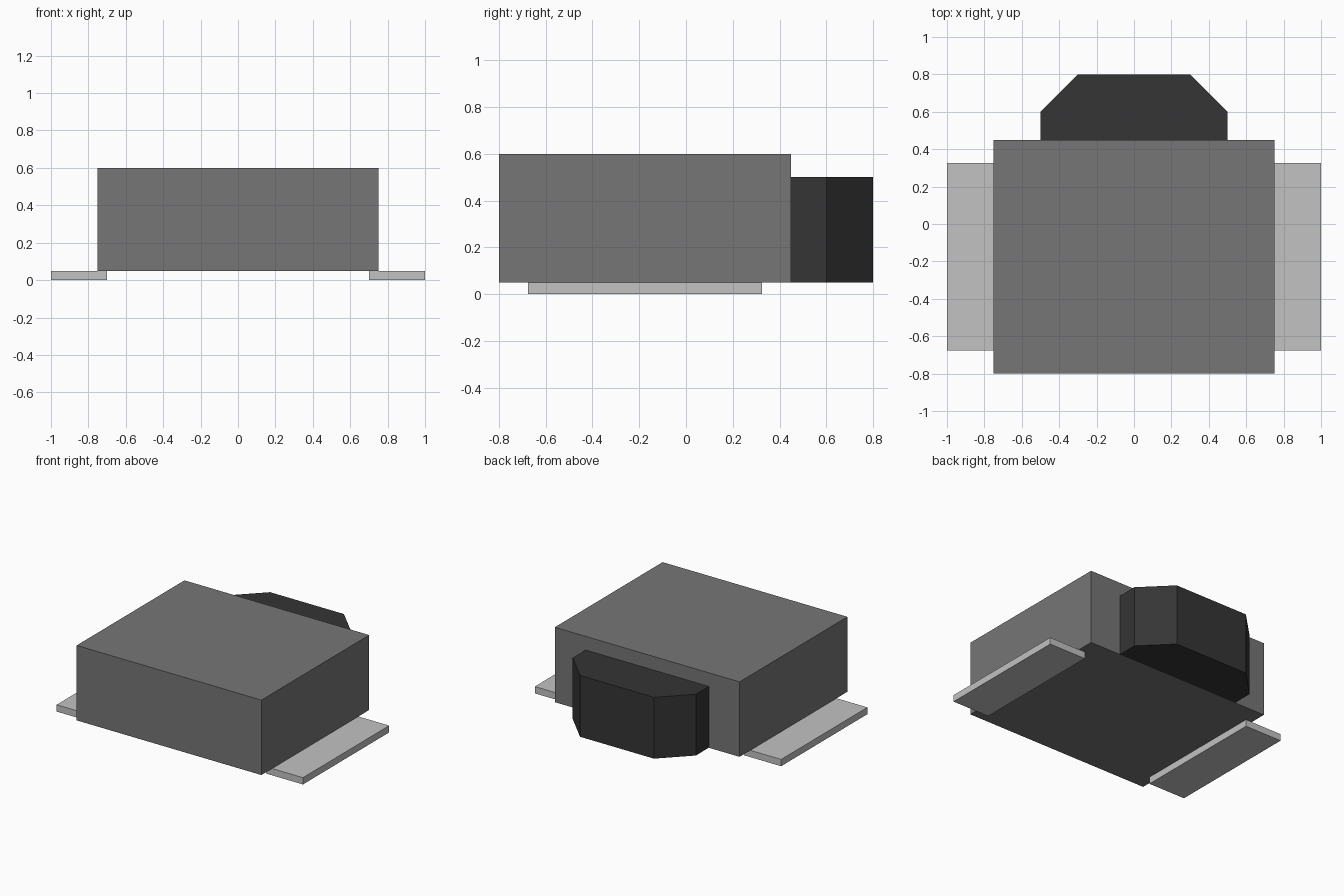
import bpy
import bmesh

cube = bpy.data.objects.get("Cube")
if cube:
    bpy.data.objects.remove(cube, do_unlink=True)


def make_material(name, grey):
    mat = bpy.data.materials.new(name)
    mat.use_nodes = True
    colour = (grey, grey, grey, 1)
    mat.diffuse_color = colour
    mat.node_tree.nodes["Principled BSDF"].inputs["Base Color"].default_value = colour
    return mat


def extrude_outline(name, outline, bottom, top, mat):
    """Extrude a flat outline (x, y) upward into a closed solid."""
    bm = bmesh.new()
    base = bm.faces.new([bm.verts.new((x, y, bottom)) for x, y in outline])
    result = bmesh.ops.extrude_face_region(bm, geom=[base], use_keep_orig=True)
    lifted = [v for v in result["geom"] if isinstance(v, bmesh.types.BMVert)]
    bmesh.ops.translate(bm, verts=lifted, vec=(0, 0, top - bottom))
    bmesh.ops.recalc_face_normals(bm, faces=bm.faces)
    mesh = bpy.data.meshes.new(name)
    bm.to_mesh(mesh)
    bm.free()
    mesh.materials.append(mat)
    obj = bpy.data.objects.new(name, mesh)
    bpy.context.collection.objects.link(obj)
    return obj


def rectangle(x0, x1, y0, y1):
    return [(x0, y0), (x1, y0), (x1, y1), (x0, y1)]


body_grey = make_material("medium grey", 0.18)
rear_grey = make_material("dark grey", 0.035)
plate_grey = make_material("light grey", 0.54)

# Main box
extrude_outline("main_body", rectangle(-0.75, 0.75, -0.8, 0.45), 0.05, 0.6, body_grey)

# Rear block with chamfered corners
rear_outline = [(-0.5, 0.45), (0.5, 0.45), (0.5, 0.6),
                (0.3, 0.8), (-0.3, 0.8), (-0.5, 0.6)]
extrude_outline("rear_block", rear_outline, 0.05, 0.5, rear_grey)

# Side mounting plates tucked under the body
for side, x0, x1 in (("left", 0.7, 1), ("right", -1, -0.7)):
    extrude_outline(side + "_mounting_plate", rectangle(x0, x1, -0.675, 0.325),
                    0, 0.05, plate_grey)
